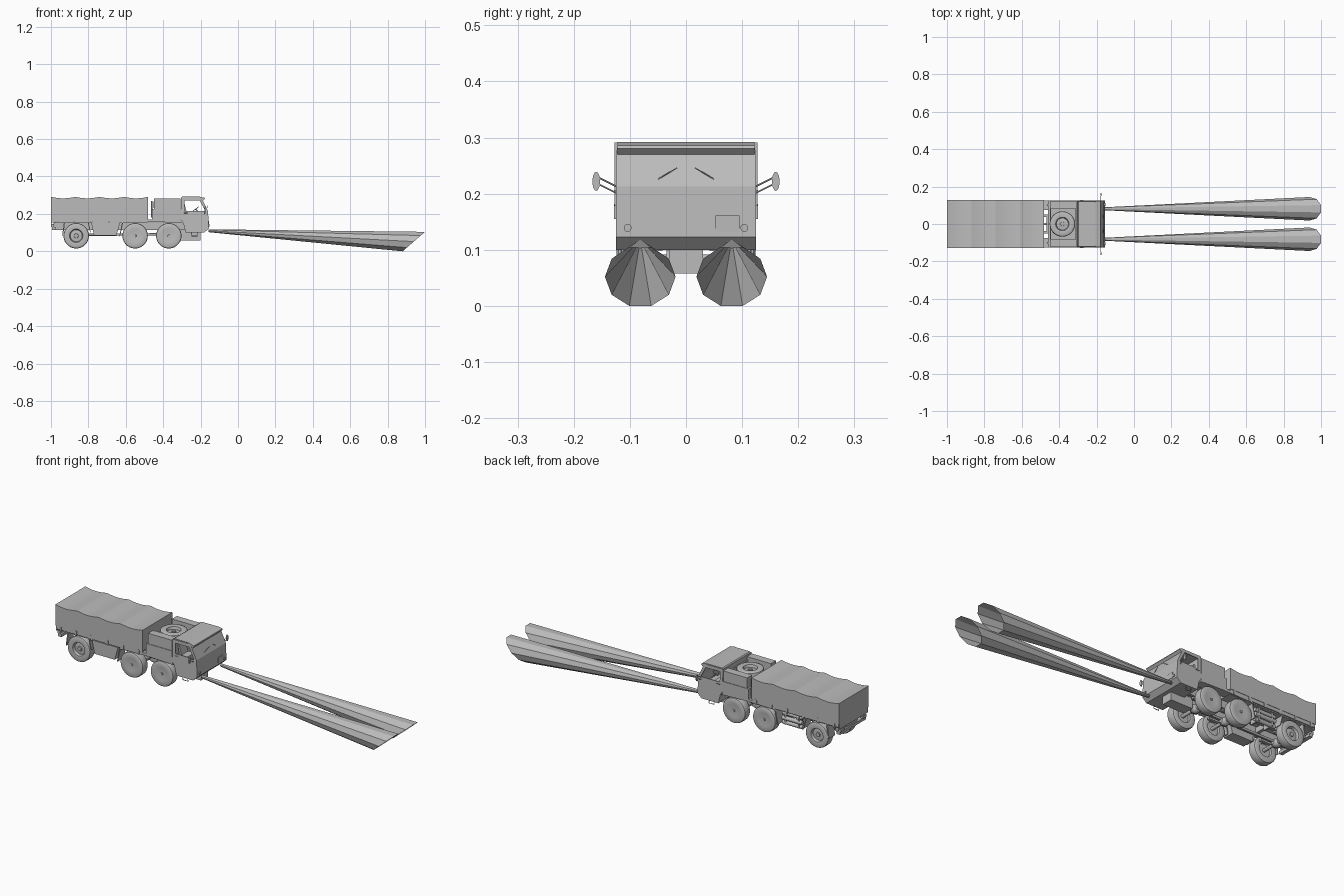
import bpy, bmesh, math
from mathutils import Matrix, Vector

if "Cube" in bpy.data.objects:
    bpy.data.objects.remove(bpy.data.objects["Cube"])

grey = bpy.data.materials.new("plain_grey")
grey.use_nodes = True
grey.diffuse_color = (0.5, 0.5, 0.5, 1)
grey.node_tree.nodes["Principled BSDF"].inputs["Base Color"].default_value = (0.5, 0.5, 0.5, 1)


def finish(name, bm, smooth=False):
    bmesh.ops.recalc_face_normals(bm, faces=bm.faces)
    mesh = bpy.data.meshes.new(name)
    bm.to_mesh(mesh)
    bm.free()
    mesh.materials.append(grey)
    ob = bpy.data.objects.new(name, mesh)
    bpy.context.collection.objects.link(ob)
    if smooth:
        bpy.ops.object.select_all(action='DESELECT')
        ob.select_set(True)
        bpy.context.view_layer.objects.active = ob
        bpy.ops.object.shade_smooth_by_angle(angle=math.radians(35))
    return ob


def prism(name, pts, y0, y1):
    """Side outline in x and z, extruded across y."""
    bm = bmesh.new()
    a = [bm.verts.new((x, y0, z)) for x, z in pts]
    b = [bm.verts.new((x, y1, z)) for x, z in pts]
    bm.faces.new(a)
    bm.faces.new(b)
    for i in range(len(pts)):
        j = (i + 1) % len(pts)
        bm.faces.new((a[i], a[j], b[j], b[i]))
    return finish(name, bm)


def box(name, x0, x1, y0, y1, z0, z1):
    return prism(name, [(x0, z0), (x1, z0), (x1, z1), (x0, z1)], y0, y1)


def rod(name, p, q, r, n=12):
    p, q = Vector(p), Vector(q)
    bm = bmesh.new()
    m = Matrix.Translation((p + q) / 2) @ (q - p).to_track_quat('Z', 'Y').to_matrix().to_4x4()
    bmesh.ops.create_cone(bm, cap_ends=True, segments=n, radius1=r, radius2=r,
                          depth=(q - p).length, matrix=m)
    return finish(name, bm, n > 6)


def lathe(name, pts, center, axis, n=28):
    """Radius and height outline turned about an axis."""
    bm = bmesh.new()
    vs = [bm.verts.new((r, 0, h)) for r, h in pts]
    es = [bm.edges.new(e) for e in zip(vs, vs[1:])]
    bmesh.ops.spin(bm, geom=vs + es, axis=(0, 0, 1), cent=(0, 0, 0),
                   angle=math.tau, steps=n, use_duplicate=False)
    bmesh.ops.remove_doubles(bm, verts=bm.verts, dist=1e-5)
    m = Matrix.Translation(center) @ Vector(axis).to_track_quat('Z', 'Y').to_matrix().to_4x4()
    bmesh.ops.transform(bm, matrix=m, verts=bm.verts)
    return finish(name, bm, True)


def cut(ob, cutter):
    mod = ob.modifiers.new("cut", 'BOOLEAN')
    mod.operation, mod.solver, mod.object = 'DIFFERENCE', 'EXACT', cutter
    bpy.context.view_layer.objects.active = ob
    bpy.ops.object.modifier_apply(modifier=mod.name)
    bpy.data.objects.remove(cutter)


W = 0.125

# Hollow cab with open side windows
cab = prism("cab", [(-.305, .17), (-.305, .288), (-.2, .288), (-.187, .27), (-.16, .213),
                    (-.156, .123), (-.18, .1), (-.28, .1), (-.292, .15)], -W, W)
for v in cab.data.vertices:
    if v.co.z > .28:
        v.co.y *= .97
cut(cab, prism("cab_cavity", [(-.297, .165), (-.297, .281), (-.204, .281), (-.194, .268),
                              (-.169, .212), (-.165, .165)], -.119, .119))
cut(cab, prism("window_cutter", [(-.287, .216), (-.287, .272), (-.205, .272), (-.175, .216)], -.2, .2))
prism("roof_visor", [(-.21, .288), (-.205, .292), (-.178, .286), (-.176, .281), (-.187, .27)], -.122, .122)
prism("roof_cap", [(-.303, .288), (-.298, .292), (-.205, .292), (-.2, .288)], -.118, .118)
box("front_hatch", -.16, -.154, .053, .095, .132, .161)
for s in (-1, 1):
    # Cab fittings on each side
    rod("headlight", (-.16, s * .104, .139), (-.152, s * .104, .139), .007)
    rod("wiper", (-.169, s * .06, .22), (-.16, s * .016, .246), .001, 6)
    rod("door_handle", (-.29, s * .127, .205), (-.27, s * .127, .205), .002, 6)
    for z in (.2, .212):
        rod("mirror_arm", (-.178, s * .122, z), (-.176, s * .158, z + .018), .0015, 6)
    mirror = rod("mirror", (-.18, s * .16, .222), (-.174, s * .16, .222), .017, 14)
    for v in mirror.data.vertices:
        v.co.y = s * .16 + (v.co.y - s * .16) * .4
    box("seat_base", -.285, -.235, s * .065 - .03, s * .065 + .03, .165, .2)
    prism("seat_back", [(-.285, .2), (-.294, .25), (-.285, .252), (-.272, .2)], s * .065 - .028, s * .065 + .028)
    # Open step loop under the door
    for x in (-.25, -.22):
        rod("step_side", (x, s * .115, .11), (x + .003, s * .115, .082), .0015, 6)
    rod("step_tread", (-.248, s * .115, .082), (-.217, s * .115, .082), .002, 6)
rod("steering_column", (-.2, .065, .195), (-.225, .065, .225), .003, 8)
lathe("steering_wheel", [(.016, -.002), (.019, 0), (.016, .002), (.013, 0), (.016, -.002)],
      (-.225, .065, .227), (-.6, 0, .8), 16)

# Spare wheel bay behind the cab
box("bay_floor", -.46, -.305, -W, W, .17, .225)
for s in (-1, 1):
    box("bay_side", -.45, -.308, min(s * .08, s * .122), max(s * .08, s * .122), .225, .281)
    rod("bay_rail", (-.462, s * .1, .18), (-.462, s * .1, .27), .004)
    prism("fender", [(-.625, .15), (-.61, .165), (-.46, .17), (-.305, .17), (-.3, .15),
                     (-.318, .153), (-.44, .157), (-.6, .155)], min(s * .075, s * W), max(s * .075, s * W))
box("bay_front_wall", -.315, -.308, -.08, .08, .225, .265)
box("bay_rear_wall", -.45, -.443, -.08, .08, .225, .255)

tyre = [(.036, .022), (.058, .025), (.066, .021), (.068, .016), (.068, -.016), (.066, -.021),
        (.058, -.025), (.036, -.022), (.034, -.01), (0, -.01)]
dished = [(0, .016), (.011, .016), (.012, .01), (.032, .008)] + tyre
flat = [(0, .026), (.006, .026), (.007, .021)] + tyre
lathe("spare_wheel", dished, (-.383, 0, .25), (0, 0, 1))

# Road wheels, axles and differentials
for x, outline in ((-.865, dished), (-.55, flat), (-.37, flat)):
    rod("axle", (x, -.09, .083), (x, .09, .083), .009)
    lathe("differential", [(0, .024), (.012, .022), (.02, .012), (.022, 0), (.02, -.012), (.012, -.022), (0, -.024)],
          (x, 0, .083), (1, 0, 0), 14)
    for s in (-1, 1):
        lathe("road_wheel", outline, (x, s * .099, .083), (0, s, 0))
        box("leaf_spring", x - .055, x + .055, s * .05 - .008, s * .05 + .008, .098, .108)
rod("drive_shaft", (-.865, 0, .088), (-.25, 0, .092), .006)

# Chassis frame
for s in (-1, 1):
    box("chassis_rail", -.985, -.2, s * .045 - .007, s * .045 + .007, .115, .155)
for x in (-.98, -.78, -.68, -.46, -.25):
    box("cross_member", x - .008, x + .008, -.045, .045, .12, .15)
box("engine_sump", -.33, -.2, -.03, .03, .058, .115)
rod("gearbox", (-.3, -.035, .08), (-.3, .02, .08), .02)

# Cargo bed with side boards and a sagging cover
box("bed_floor", -.995, -.485, -.118, .118, .155, .178)
for s in (-1, 1):
    box("side_board", -.997, -.482, s * .122 - .003, s * .122 + .003, .16, .19)
    for i in range(6):
        x = -.97 + i * .093
        box("board_stay", x - .005, x + .005, s * .126 - .002, s * .126 + .002, .155, .182)
spans, steps = 4, 6
top = []
for i in range(spans * steps + 1):
    t = i / (spans * steps)
    top.append((-.48 - .52 * t, .291 - .008 * abs(math.sin(math.pi * spans * t))))
prism("cargo_cover", [(-1, .178), (-.48, .178)] + top, -.127, .127)
box("tailgate", -1, -.994, -.122, .122, .15, .18)
box("rear_bumper", -.995, -.975, -.11, .11, .115, .13)

for s in (-1, 1):
    box("tail_light", -1, -.985, s * .095 - .015, s * .095 + .015, .13, .145)
    # Mudguards around the rear wheels
    lo, hi = min(s * .073, s * .124), max(s * .073, s * .124)
    prism("rear_mudguard", [(-.94, .085), (-.936, .085), (-.925, .145), (-.925, .16), (-.93, .16)], lo, hi)
    prism("front_mudguard", [(-.79, .1), (-.787, .1), (-.8, .16), (-.805, .16)], lo, hi)
    prism("middle_mudguard", [(-.635, .08), (-.631, .08), (-.615, .15), (-.62, .155)], lo, hi)

# Storage box on one side, air tanks on the other
prism("storage_box", [(-.785, .155), (-.77, .085), (-.65, .085), (-.63, .155)], -.122, -.06)
for z, y in ((.142, .1), (.117, .105), (.092, .1)):
    rod("air_tank", (-.77, y, z), (-.65, y, z), .011)
for x in (-.75, -.67):
    box("tank_bracket", x - .004, x + .004, .05, .113, .085, .155)

# Open ten-sided headlight beams
for s in (-1, 1):
    bm = bmesh.new()
    rings = []
    for x, z, rx, ry, rz in ((-.158, .11, 0, .008, .008), (.94, .052, .063, .063, .0547)):
        ring = []
        for i in range(10):
            a = math.tau * i / 10
            ring.append(bm.verts.new((x + rx * math.sin(a), s * .0815 + ry * math.cos(a), z + rz * math.sin(a))))
        rings.append(ring)
    for i in range(10):
        j = (i + 1) % 10
        bm.faces.new((rings[0][i], rings[0][j], rings[1][j], rings[1][i]))
    bm.faces.new(rings[0])
    finish("light_beam", bm)
